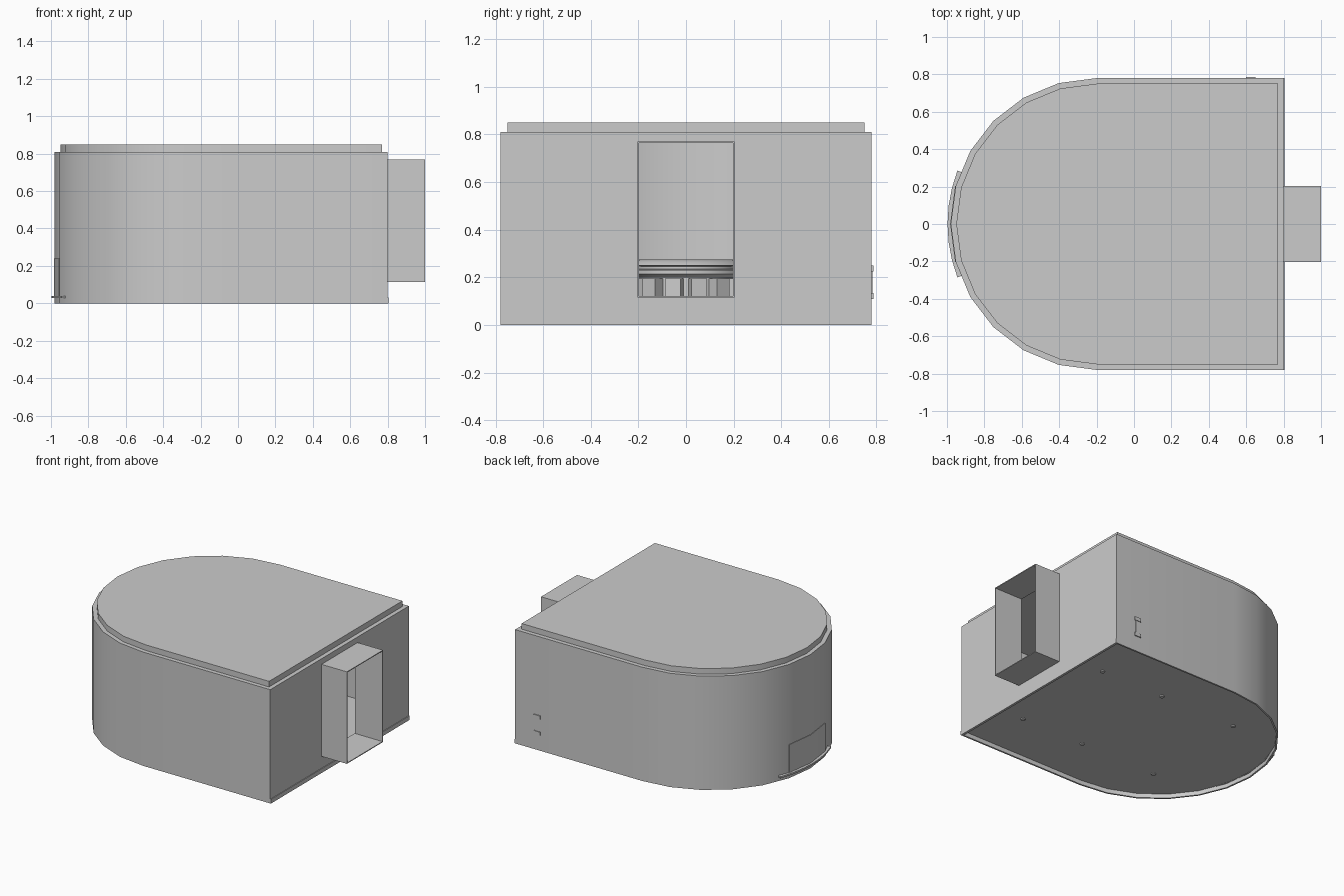
import bpy, bmesh
from math import pi, sin, cos, radians

cube = bpy.data.objects.get("Cube")
if cube:
    bpy.data.objects.remove(cube, do_unlink=True)

grey = bpy.data.materials.new("light grey")
grey.use_nodes = True
grey.diffuse_color = (0.6, 0.6, 0.6, 1)
grey.node_tree.nodes["Principled BSDF"].inputs["Base Color"].default_value = (0.6, 0.6, 0.6, 1)


def make(name, bm):
    bmesh.ops.recalc_face_normals(bm, faces=bm.faces)
    mesh = bpy.data.meshes.new(name)
    bm.to_mesh(mesh)
    bm.free()
    mesh.materials.append(grey)
    ob = bpy.data.objects.new(name, mesh)
    bpy.context.collection.objects.link(ob)
    return ob


def prism(name, points, z0, z1):
    bm = bmesh.new()
    face = bm.faces.new([bm.verts.new((x, y, z0)) for x, y in points])
    top = bmesh.ops.extrude_face_region(bm, geom=[face])["geom"]
    verts = [v for v in top if isinstance(v, bmesh.types.BMVert)]
    bmesh.ops.translate(bm, verts=verts, vec=(0, 0, z1 - z0))
    return make(name, bm)


def box(name, x0, x1, y0, y1, z0, z1):
    return prism(name, [(x0, y0), (x1, y0), (x1, y1), (x0, y1)], z0, z1)


def arc(radius, start, end, steps):
    angles = [radians(start + (end - start) * i / steps) for i in range(steps + 1)]
    return [(-0.2 + radius * cos(a), radius * sin(a)) for a in angles]


def d_shape(inset):
    r = 0.78 - inset
    return arc(r, 90, 270, 12) + [(0.8 - inset, -r), (0.8 - inset, r)]


def cut(ob, cutters):
    bpy.context.view_layer.objects.active = ob
    for c in cutters:
        c.hide_render = True
        mod = ob.modifiers.new("cut", "BOOLEAN")
        mod.operation = "DIFFERENCE"
        mod.solver = "EXACT"
        mod.object = c
        bpy.ops.object.modifier_apply(modifier=mod.name)
        bpy.data.objects.remove(c, do_unlink=True)


def smooth(ob):
    bpy.ops.object.select_all(action="DESELECT")
    ob.select_set(True)
    bpy.context.view_layer.objects.active = ob
    bpy.ops.object.shade_smooth_by_angle(angle=radians(30))


def lathe(name, cx, profile, sides):
    bm = bmesh.new()
    rings = [[bm.verts.new((cx + r * cos(2 * pi * i / sides), r * sin(2 * pi * i / sides), z))
              for i in range(sides)] for r, z in profile]
    for a, b in zip(rings, rings[1:]):
        for i in range(sides):
            j = (i + 1) % sides
            bm.faces.new((a[i], a[j], b[j], b[i]))
    bm.faces.new(rings[0])
    bm.faces.new(rings[-1])
    return make(name, bm)


# Hollow housing with recessed underside and an opening for the port
housing = prism("housing", d_shape(0), 0, 0.81)
cut(housing, [prism("recess_cutter", d_shape(0.012), -0.1, 0.03),
              prism("cavity_cutter", d_shape(0.02), 0.05, 0.79),
              box("opening_cutter", 0.7, 0.9, -0.2, 0.2, 0.12, 0.765)])
smooth(housing)

# Lid
smooth(prism("lid", d_shape(0.03), 0.8, 0.85))

# Rectangular port, open at the end
port = box("port", 0.785, 1.0, -0.203, 0.203, 0.115, 0.77)
cut(port, [box("port_cutter", 0.7, 1.1, -0.197, 0.197, 0.121, 0.764)])

# Bottom trim below the port
box("base_trim", 0.8, 0.805, -0.78, 0.78, 0, 0.03)

# Curved lip and panel on the rounded end
lip = arc(0.797, 159, 201, 6) + arc(0.76, 201, 159, 6)
smooth(prism("end_lip", lip, 0.028, 0.04))
panel = arc(0.783, 165, 195, 2) + arc(0.77, 195, 165, 2)
smooth(prism("end_panel", panel, 0.04, 0.24))

# Knob inside the housing: stacked rings over a toothed collar
smooth(lathe("inner_knob", 0.35, [(0.2, 0.05), (0.2, 0.2), (0.24, 0.2), (0.26, 0.215),
                                  (0.26, 0.23), (0.22, 0.235), (0.22, 0.245), (0.26, 0.25),
                                  (0.24, 0.265), (0.2, 0.275)], 32))
teeth = 14
for i in range(teeth):
    tooth = box("knob_tooth", 0.19, 0.25, -0.033, 0.033, 0.1, 0.195)
    tooth.location.x = 0.35
    tooth.rotation_euler.z = 2 * pi * (i + 0.5) / teeth

# Latch on the back wall
box("latch_bar", 0.61, 0.64, 0.775, 0.783, 0.12, 0.23)
for z in (0.11, 0.225):
    box("latch_end", 0.6, 0.65, 0.775, 0.787, z, z + 0.025)

# Small screws under the base
for x in (-0.5, 0.1, 0.6):
    for y in (-0.4, 0.4):
        lathe("base_screw", x, [(0.015, 0.022), (0.015, 0.032)], 10).location.y = y
